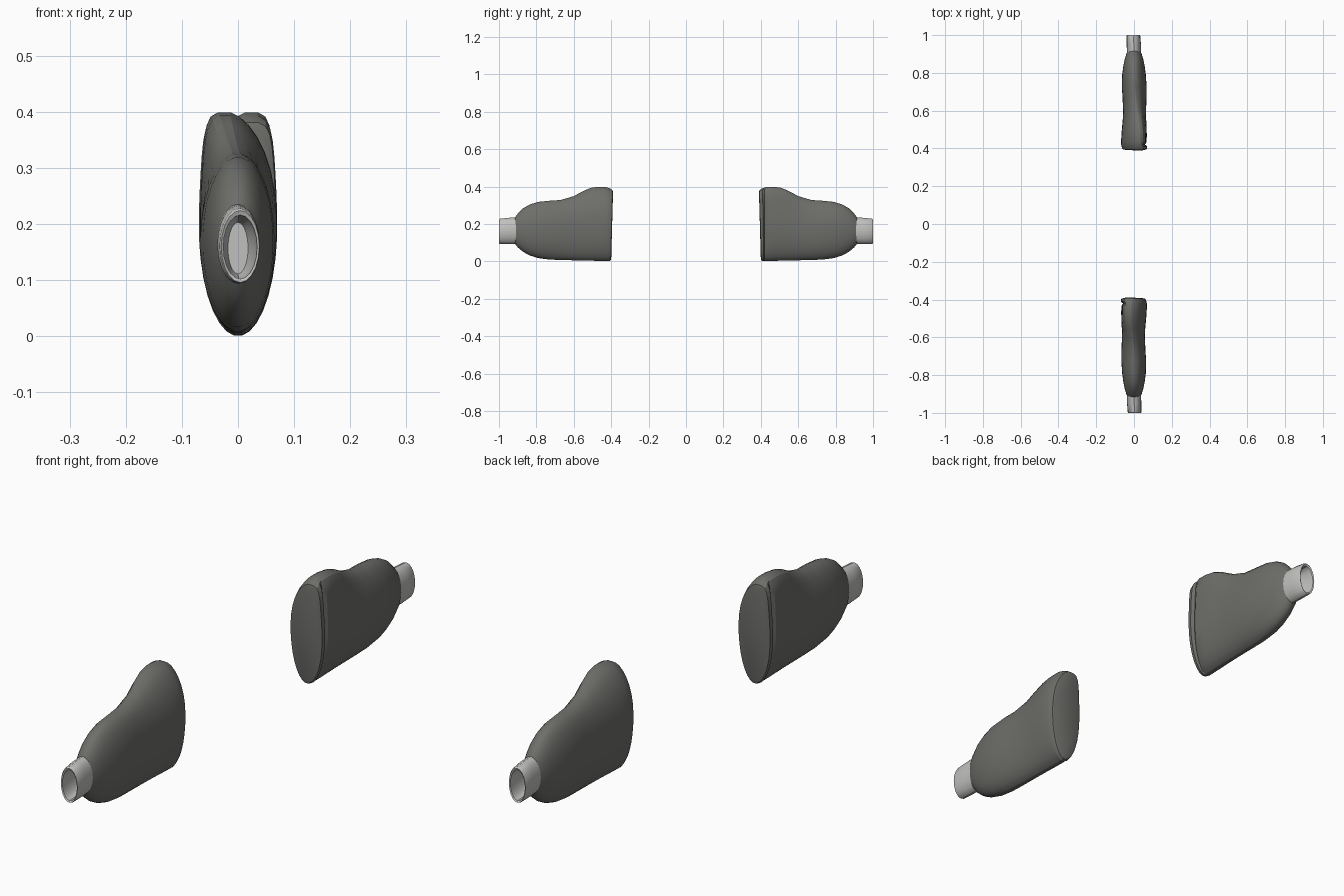
import bpy, bmesh, math


def material(name, v):
    m = bpy.data.materials.new(name)
    m.diffuse_color = (v[0], v[1], v[2], 1)
    return m


DARK = material("dark grey", (0.155, 0.155, 0.145))
LIGHT = material("light grey", (0.53, 0.53, 0.52))


def loft(name, rings, mat, turned, smooth):
    """Skin a list of rings, cap both ends; turned = half turn about z."""
    bm = bmesh.new()
    s = -1 if turned else 1
    loops = [[bm.verts.new((s * x, s * y, z)) for x, y, z in r] for r in rings]
    n = len(loops[0])
    for a, b in zip(loops, loops[1:]):
        for i in range(n):
            j = (i + 1) % n
            bm.faces.new((a[i], a[j], b[j], b[i]))
    bm.faces.new(loops[0])
    bm.faces.new(loops[-1])
    bmesh.ops.recalc_face_normals(bm, faces=bm.faces[:])
    me = bpy.data.meshes.new(name)
    bm.to_mesh(me)
    bm.free()
    ob = bpy.data.objects.new(name, me)
    bpy.context.collection.objects.link(ob)
    me.materials.append(mat)
    bpy.ops.object.select_all(action='DESELECT')
    ob.select_set(True)
    bpy.context.view_layer.objects.active = ob
    bpy.ops.object.shade_smooth_by_angle(angle=math.radians(smooth))
    return ob


def section(y, zb, zt, wl, wr, apex, p, tilt=0.0, n=32):
    """Tall oval: separate left/right half widths, leaning top, fuller upper left."""
    pts = []
    zc, h = (zb + zt) / 2, (zt - zb) / 2
    for i in range(n):
        t = 2 * math.pi * (i + 0.5) / n
        c, s = math.cos(t), math.sin(t)
        if c < 0:
            x = -wl * abs(c) ** (p if s > 0 else 1)
        else:
            x = wr * c
        x += apex * max(0, s) ** 3
        pts.append((x, y + tilt * s, zc + h * s))
    return pts


# y, bottom, top, left width, right width, top lean, upper left fullness, end tilt
STATIONS = [
    (-0.915, 0.095, 0.235, 0.034, 0.034, 0, 1, 0),
    (-0.90, 0.075, 0.255, 0.041, 0.041, 0, 1, 0),
    (-0.87, 0.05, 0.285, 0.050, 0.050, 0, 1, 0),
    (-0.835, 0.031, 0.305, 0.057, 0.057, 0, 1, 0),
    (-0.79, 0.017, 0.319, 0.063, 0.063, 0, 1, 0),
    (-0.73, 0.009, 0.325, 0.067, 0.065, 0, 1, 0),
    (-0.67, 0.007, 0.329, 0.067, 0.061, -0.003, 0.95, 0),
    (-0.60, 0.005, 0.350, 0.064, 0.058, -0.010, 0.85, 0),
    (-0.55, 0.004, 0.377, 0.065, 0.060, -0.016, 0.75, 0),
    (-0.51, 0.003, 0.394, 0.067, 0.064, -0.020, 0.70, 0),
    (-0.47, 0.002, 0.400, 0.068, 0.067, -0.020, 0.65, 0),
    (-0.435, 0.001, 0.400, 0.067, 0.069, -0.020, 0.62, 0),
    (-0.420, 0.001, 0.396, 0.058, 0.068, -0.020, 0.62, 0),
    (-0.412, 0.0, 0.392, 0.070, 0.067, -0.020, 0.62, 0.003),
    (-0.398, 0.004, 0.382, 0.068, 0.062, -0.020, 0.62, 0.005),
    (-0.395, 0.012, 0.370, 0.060, 0.054, -0.018, 0.62, 0.005),
]


def oval(x, y, z, rx, rz, n=20):
    return [(x + rx * math.cos(2 * math.pi * i / n), y,
             z + rz * math.sin(2 * math.pi * i / n)) for i in range(n)]


# Hollow collar: outer wall, rim, then tapering inner wall to a blind end
COLLAR = [
    oval(0, -0.90, 0.165, 0.037, 0.071),
    oval(0.001, -0.95, 0.163, 0.038, 0.070),
    oval(0.003, -0.995, 0.161, 0.036, 0.067),
    oval(0.004, -1.0, 0.160, 0.034, 0.064),
    oval(0.004, -0.997, 0.159, 0.030, 0.057),
    oval(0.001, -0.95, 0.158, 0.028, 0.055),
    oval(0.0, -0.917, 0.157, 0.018, 0.046),
]

for label, turned in (("front", False), ("back", True)):
    loft(label + "_body", [section(*s) for s in STATIONS], DARK, turned, 25)
    loft(label + "_collar", COLLAR, LIGHT, turned, 30)
